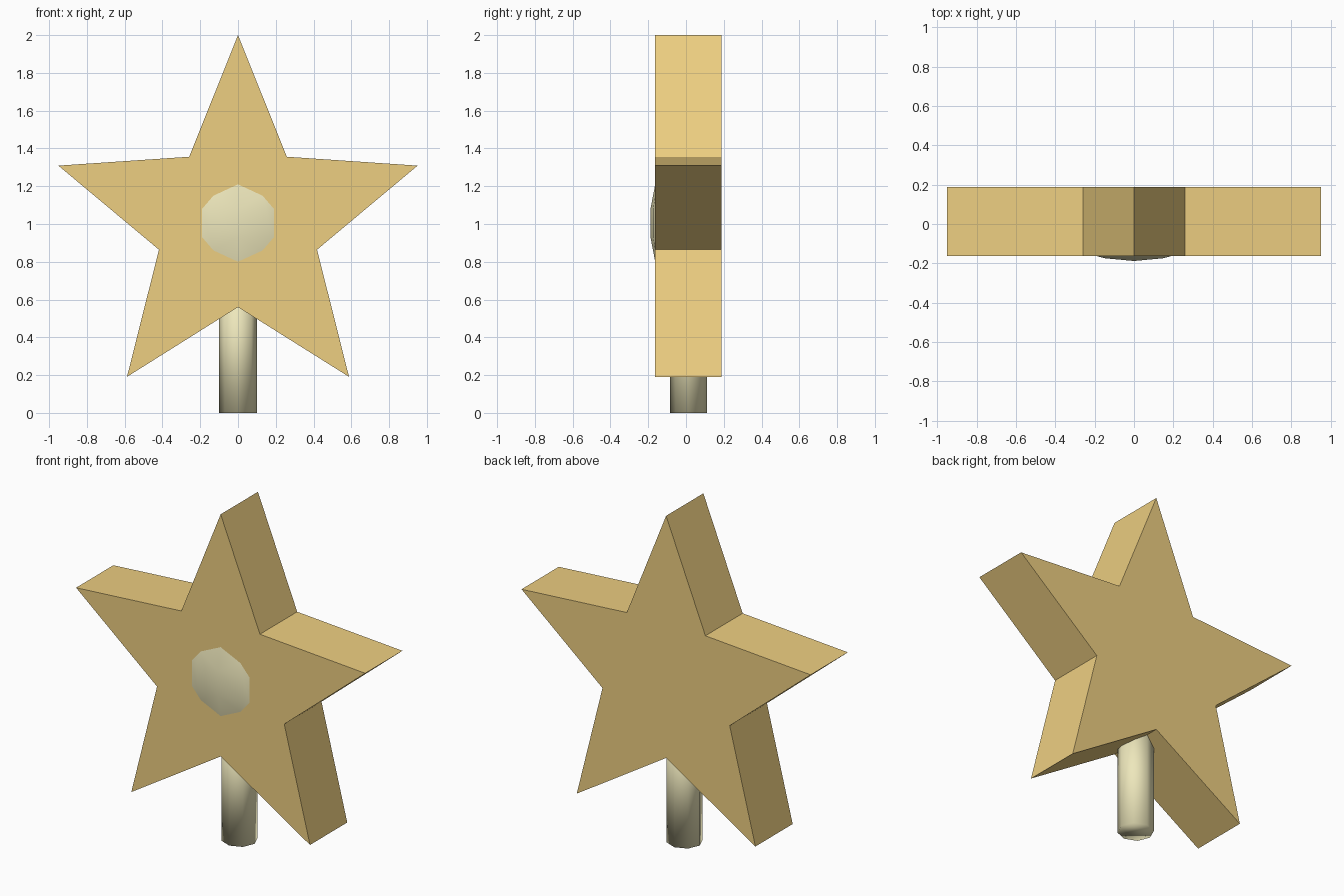
import bpy, bmesh, math

if "Cube" in bpy.data.objects:
    bpy.data.objects.remove(bpy.data.objects["Cube"])


def material(name, color):
    m = bpy.data.materials.new(name)
    m.diffuse_color = (*color, 1)
    m.use_nodes = True
    m.node_tree.nodes["Principled BSDF"].inputs["Base Color"].default_value = m.diffuse_color
    return m


def make_object(name, bm, mat, smooth):
    bmesh.ops.recalc_face_normals(bm, faces=bm.faces)
    for f in bm.faces:
        f.smooth = smooth
    mesh = bpy.data.meshes.new(name)
    bm.to_mesh(mesh)
    bm.free()
    mesh.materials.append(mat)
    ob = bpy.data.objects.new(name, mesh)
    bpy.context.collection.objects.link(ob)
    return ob


gold = material("gold", (0.85, 0.62, 0.22))
cream = material("cream", (0.85, 0.80, 0.50))
FRONT, BACK = -0.163, 0.187

# five-pointed star, extruded front to back
bm = bmesh.new()
outline = []
for i in range(10):
    r = 1.0 if i % 2 == 0 else 0.44
    a = math.pi / 2 + i * math.pi / 5
    outline.append(bm.verts.new((r * math.cos(a), FRONT, 1 + r * math.sin(a))))
face = bm.faces.new(outline)
ext = bmesh.ops.extrude_face_region(bm, geom=[face])
for v in ext["geom"]:
    if isinstance(v, bmesh.types.BMVert):
        v.co.y = BACK
make_object("star", bm, gold, False)

# eight-sided stick, its upper end sunk into the star
bm = bmesh.new()
rings = [[bm.verts.new((0.1 * math.cos(i * math.pi / 4),
                        0.013 + 0.097 * math.sin(i * math.pi / 4), z))
          for i in range(8)] for z in (0, 0.7)]
for i in range(8):
    j = (i + 1) % 8
    bm.faces.new((rings[0][i], rings[0][j], rings[1][j], rings[1][i]))
for ring in rings:
    bm.faces.new(ring)
make_object("stick", bm, cream, True)

# shallow faceted boss on the front: mirrored quarter profile, hulled
quarter = [(0, -0.188, 0.075), (0.15, -0.174, 0.075),
           (0, FRONT, 0.205), (0.13, FRONT, 0.145), (0.19, FRONT, 0.075),
           (0, -0.12, 0.205), (0.13, -0.12, 0.145), (0.19, -0.12, 0.075)]
points = {(sx * x, y, 1.005 + sz * z)
          for x, y, z in quarter for sx in (1, -1) for sz in (1, -1)}
bm = bmesh.new()
for p in sorted(points):
    bm.verts.new(p)
bmesh.ops.remove_doubles(bm, verts=bm.verts, dist=0.001)
bmesh.ops.convex_hull(bm, input=bm.verts)
boss = make_object("front_boss", bm, cream, True)
bpy.context.view_layer.objects.active = boss
boss.select_set(True)
bpy.ops.object.shade_smooth_by_angle(angle=math.radians(40))
